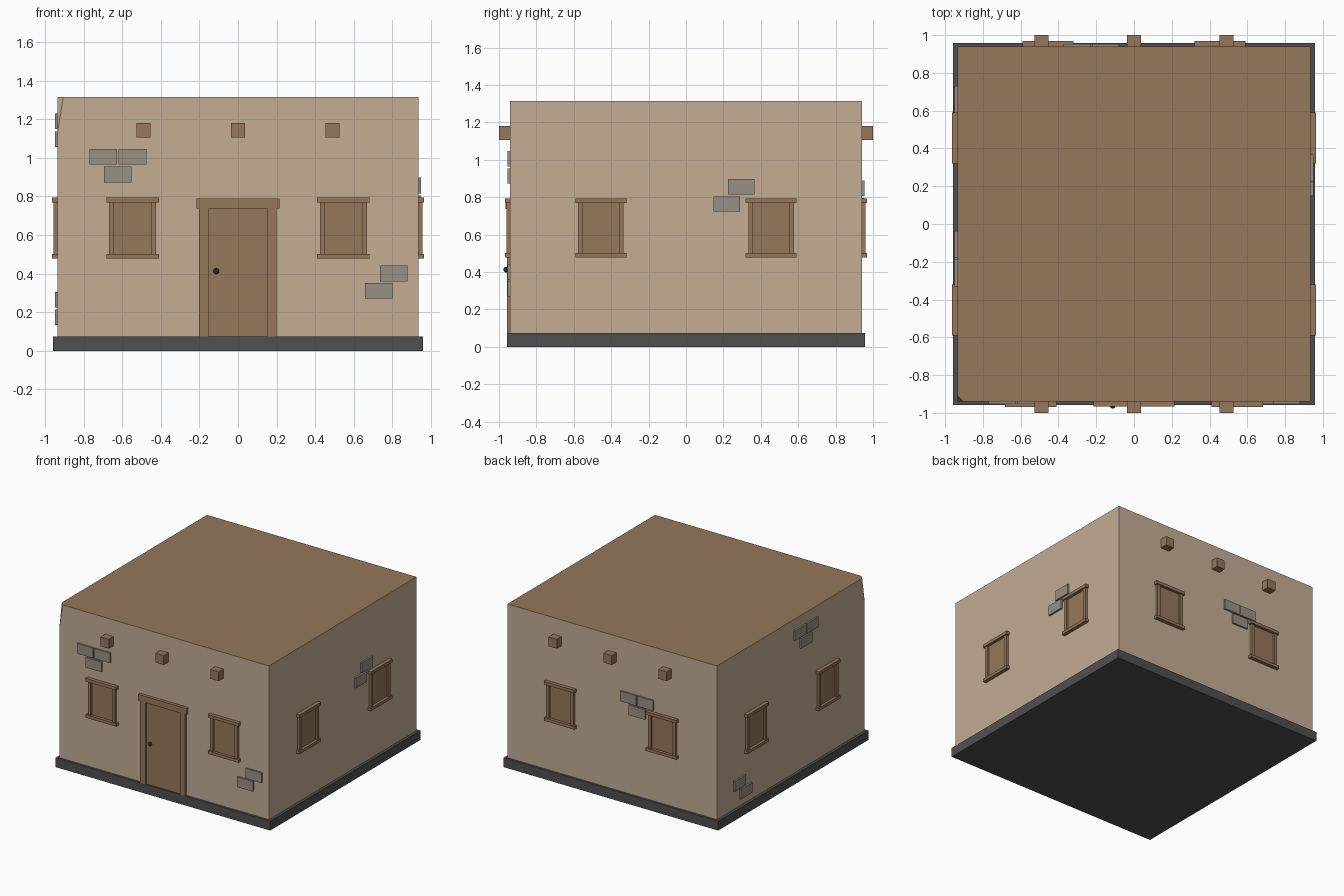
import bpy, bmesh, math
from mathutils import Vector

if "Cube" in bpy.data.objects:
    bpy.data.objects.remove(bpy.data.objects["Cube"])


def mat(name, rgb):
    """Material from an sRGB 0-255 colour, stored as linear."""
    lin = [((c / 255 + 0.055) / 1.055) ** 2.4 for c in rgb]
    m = bpy.data.materials.new(name)
    m.diffuse_color = (*lin, 1)
    m.use_nodes = True
    m.node_tree.nodes["Principled BSDF"].inputs["Base Color"].default_value = m.diffuse_color
    return m


PLASTER = mat("tan plaster", (196, 173, 148))
WOOD = mat("brown wood", (149, 119, 91))
STONE = mat("dark stone", (80, 80, 80))
BRICK = mat("grey brick", (153, 144, 132))
IRON = mat("black iron", (40, 40, 40))

WX, WY, TOP, FLOOR = 0.935, 0.94, 1.315, 0.075


def box(name, lo, hi, material):
    lo, hi = Vector(lo), Vector(hi)
    bm = bmesh.new()
    bmesh.ops.create_cube(bm, size=1)
    for v in bm.verts:
        v.co = (lo + hi) / 2 + Vector(a * b for a, b in zip(v.co, hi - lo))
    me = bpy.data.meshes.new(name)
    bm.to_mesh(me)
    bm.free()
    me.materials.append(material)
    ob = bpy.data.objects.new(name, me)
    bpy.context.collection.objects.link(ob)
    return ob


def on_wall(name, side, u0, u1, z0, z1, out, material):
    """Box on a wall: u runs along the wall, out is how far it sticks out."""
    inn = -0.01
    sign = -1 if side in ("front", "left") else 1
    base = WY if side in ("front", "back") else WX
    d = sorted((sign * (base + inn), sign * (base + out)))
    if side in ("front", "back"):
        return box(f"{side}_{name}", (u0, d[0], z0), (u1, d[1], z1), material)
    return box(f"{side}_{name}", (d[0], u0, z0), (d[1], u1, z1), material)


# Foundation slab
box("foundation", (-0.958, -0.958, 0), (0.958, 0.958, FLOOR), STONE)

# Walls with a brown flat roof and one chipped top corner
walls = box("walls", (-WX, -WY, FLOOR), (WX, WY, TOP), PLASTER)
walls.data.materials.append(WOOD)
bm = bmesh.new()
bm.from_mesh(walls.data)
a, b, c = Vector((-0.905, -WY, TOP)), Vector((-WX, -0.91, TOP)), Vector((-WX, -WY, 1.13))
n = (b - a).cross(c - a).normalized()
if n.dot(Vector((-1, -1, 1))) < 0:
    n = -n
bmesh.ops.bisect_plane(bm, geom=bm.verts[:] + bm.edges[:] + bm.faces[:],
                       plane_co=a, plane_no=n, clear_outer=True)
bmesh.ops.holes_fill(bm, edges=[e for e in bm.edges if e.is_boundary])
bmesh.ops.recalc_face_normals(bm, faces=bm.faces[:])
for f in bm.faces:
    f.material_index = 1 if f.normal.z > 0.9 else 0
bm.to_mesh(walls.data)
bm.free()

# Roof beam ends
for side in ("front", "back"):
    for x in (-0.49, 0, 0.49):
        on_wall("beam", side, x - 0.037, x + 0.037, 1.106, 1.181, 0.06, WOOD)


# Windows: pane, jambs, lintel and sill
def window(side, u):
    on_wall("window_pane", side, u - 0.1, u + 0.1, 0.49, 0.78, 0.006, WOOD)
    for s in (-1, 1):
        j = sorted((u + s * 0.122, u + s * 0.096))
        on_wall("window_jamb", side, *j, 0.5, 0.77, 0.02, WOOD)
    on_wall("window_lintel", side, u - 0.136, u + 0.136, 0.769, 0.794, 0.029, WOOD)
    on_wall("window_sill", side, u - 0.136, u + 0.136, 0.477, 0.501, 0.029, WOOD)


for s in (-1, 1):
    window("front", s * 0.546)
    for side in ("back", "left", "right"):
        window(side, s * 0.455)

# Door: panel, jambs, lintel and knob
on_wall("door_panel", "front", -0.155, 0.155, FLOOR, 0.74, 0.007, WOOD)
on_wall("door_jamb", "front", -0.202, -0.154, FLOOR, 0.738, 0.018, WOOD)
on_wall("door_jamb", "front", 0.152, 0.2, FLOOR, 0.738, 0.018, WOOD)
on_wall("door_lintel", "front", -0.215, 0.214, 0.737, 0.788, 0.025, WOOD)
bpy.ops.mesh.primitive_uv_sphere_add(segments=12, ring_count=8, radius=0.015,
                                     location=(-0.113, -0.962, 0.413))
knob = bpy.context.object
knob.name = "door_knob"
knob.data.materials.append(IRON)
bpy.ops.object.shade_smooth_by_angle()
bpy.ops.mesh.primitive_cylinder_add(vertices=8, radius=0.007, depth=0.025,
                                    location=(-0.113, -0.95, 0.413),
                                    rotation=(math.pi / 2, 0, 0))
bpy.context.object.name = "knob_stem"
bpy.context.object.data.materials.append(IRON)

# Exposed bricks: side, start along wall, bottom height
BRICKS = [
    ("front", -0.770, 0.965), ("front", -0.618, 0.965), ("front", -0.694, 0.873),
    ("front", 0.735, 0.360), ("front", 0.658, 0.270),
    ("right", 0.224, 0.816), ("right", 0.147, 0.724),
    ("back", -0.222, 0.808), ("back", -0.374, 0.808), ("back", -0.300, 0.716),
    ("left", -0.180, 1.148), ("left", -0.332, 1.148), ("left", -0.256, 1.056),
    ("left", 0.588, 0.225), ("left", 0.510, 0.133),
]
for side, u, z in BRICKS:
    on_wall("brick", side, u, u + 0.143, z, z + 0.081, 0.014, BRICK)
